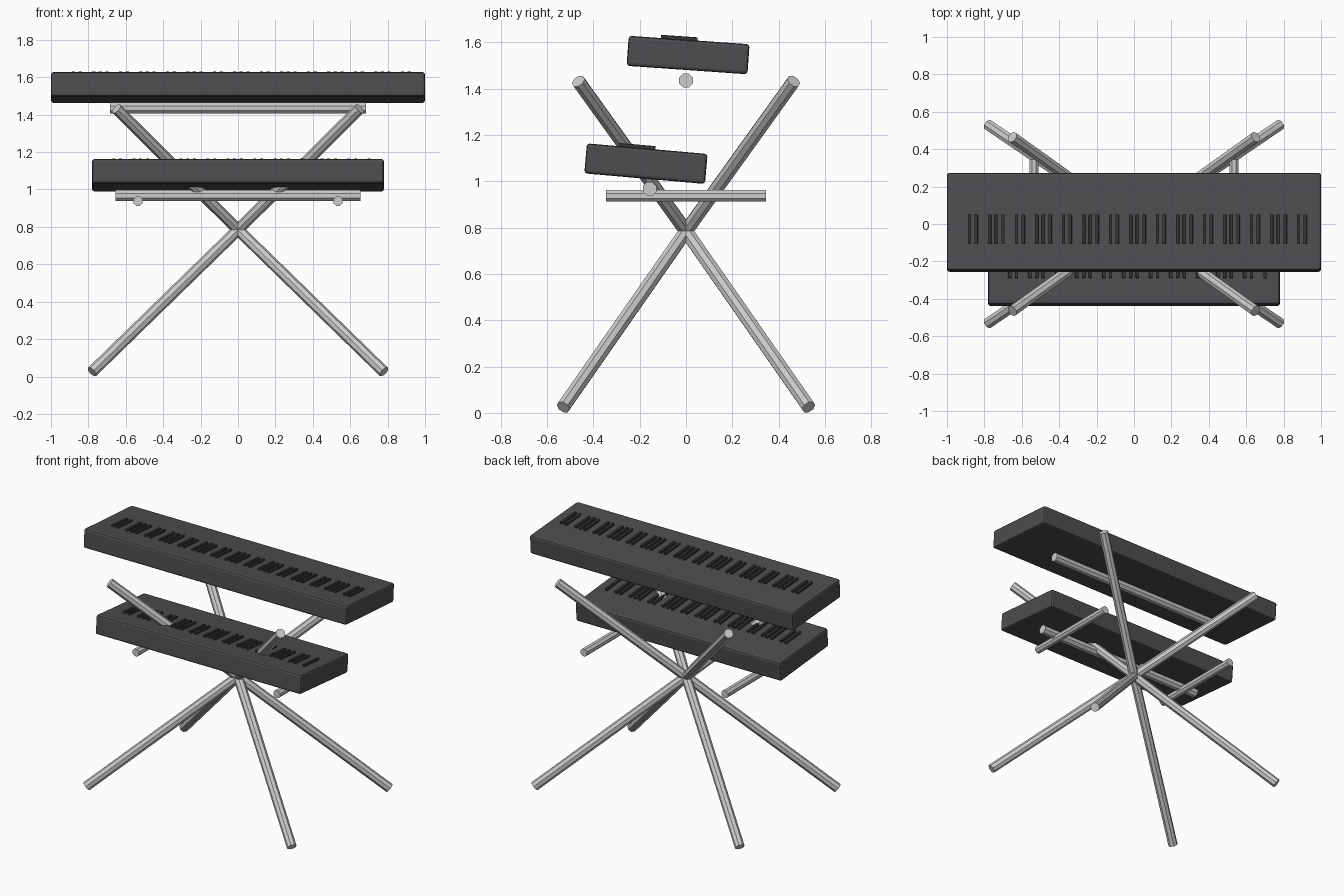
import bpy, bmesh
from math import radians, pi
from mathutils import Matrix, Vector

if "Cube" in bpy.data.objects:
    bpy.data.objects.remove(bpy.data.objects["Cube"])


def material(name, rgb):
    m = bpy.data.materials.new(name)
    m.diffuse_color = (*rgb, 1)
    m.use_nodes = True
    m.node_tree.nodes["Principled BSDF"].inputs["Base Color"].default_value = m.diffuse_color
    return m


BODY = material("dark_body", (0.075, 0.075, 0.08))
KEY = material("black_key", (0.035, 0.035, 0.037))


def finish(name, bm, mat=None):
    me = bpy.data.meshes.new(name)
    bm.to_mesh(me)
    bm.free()
    ob = bpy.data.objects.new(name, me)
    bpy.context.collection.objects.link(ob)
    if mat:
        me.materials.append(mat)
    return ob


def tube(name, a, b, r):
    """Eight-sided capped tube between two points."""
    a, b = Vector(a), Vector(b)
    d = b - a
    rot = d.to_track_quat('Z', 'Y').to_matrix().to_4x4()
    mat = Matrix.Translation((a + b) / 2) @ rot @ Matrix.Rotation(pi / 8, 4, 'Z')
    bm = bmesh.new()
    bmesh.ops.create_cone(bm, cap_ends=True, segments=8, radius1=r, radius2=r,
                          depth=d.length, matrix=mat)
    return finish(name, bm)


def add_box(bm, centre, size):
    bmesh.ops.create_cube(bm, size=1, matrix=Matrix.Translation(centre)
                          @ Matrix.Diagonal((*size, 1)))


def bevel(ob, width):
    mod = ob.modifiers.new("bevel", 'BEVEL')
    mod.width = width
    mod.segments = 2


def keyboard(name, width, centre, tilt, slots):
    place = Matrix.Translation(centre) @ Matrix.Rotation(radians(-tilt), 4, 'X')
    depth, height, pitch = 0.523, 0.13, 0.0359
    # case
    bm = bmesh.new()
    add_box(bm, (0, 0, 0), (width, depth, height))
    bm.transform(place)
    bevel(finish(name + "_case", bm, BODY), 0.013)
    # raised keys in groups of two and three
    bm = bmesh.new()
    for i in range(slots):
        if i % 7 in (0, 1, 3, 4, 5):
            x = (i - (slots - 1) / 2 + 0.5) * pitch
            add_box(bm, (x, -0.043, height / 2), (0.018, 0.158, 0.028))
    bm.transform(place)
    bevel(finish(name + "_raised_keys", bm, KEY), 0.003)


# crossed stand: four legs and four upper arms meeting at the hub
hub = (0, 0, 0.785)
for sx, nx in ((-1, "left"), (1, "right")):
    for sy, ny in ((-1, "front"), (1, "back")):
        tube(f"leg_{ny}_{nx}", (sx * 0.78, sy * 0.53, 0.025), hub, 0.031)
        tube(f"upper_arm_{ny}_{nx}", hub, (sx * 0.65, sy * 0.465, 1.432), 0.031)
    # lower tier support arm
    tube(f"support_arm_{nx}", (sx * 0.535, -0.345, 0.937),
         (sx * 0.535, 0.345, 0.937), 0.027)

# cross bars under each keyboard
tube("upper_cross_bar", (-0.685, 0, 1.435), (0.685, 0, 1.435), 0.032)
tube("lower_cross_bar", (-0.655, -0.157, 0.967), (0.655, -0.157, 0.967), 0.032)

# two tilted keyboards
keyboard("upper_keyboard", 2.0, (0, 0.009, 1.545), 4, 51)
keyboard("lower_keyboard", 1.56, (0, -0.173, 1.076), 5, 39)
